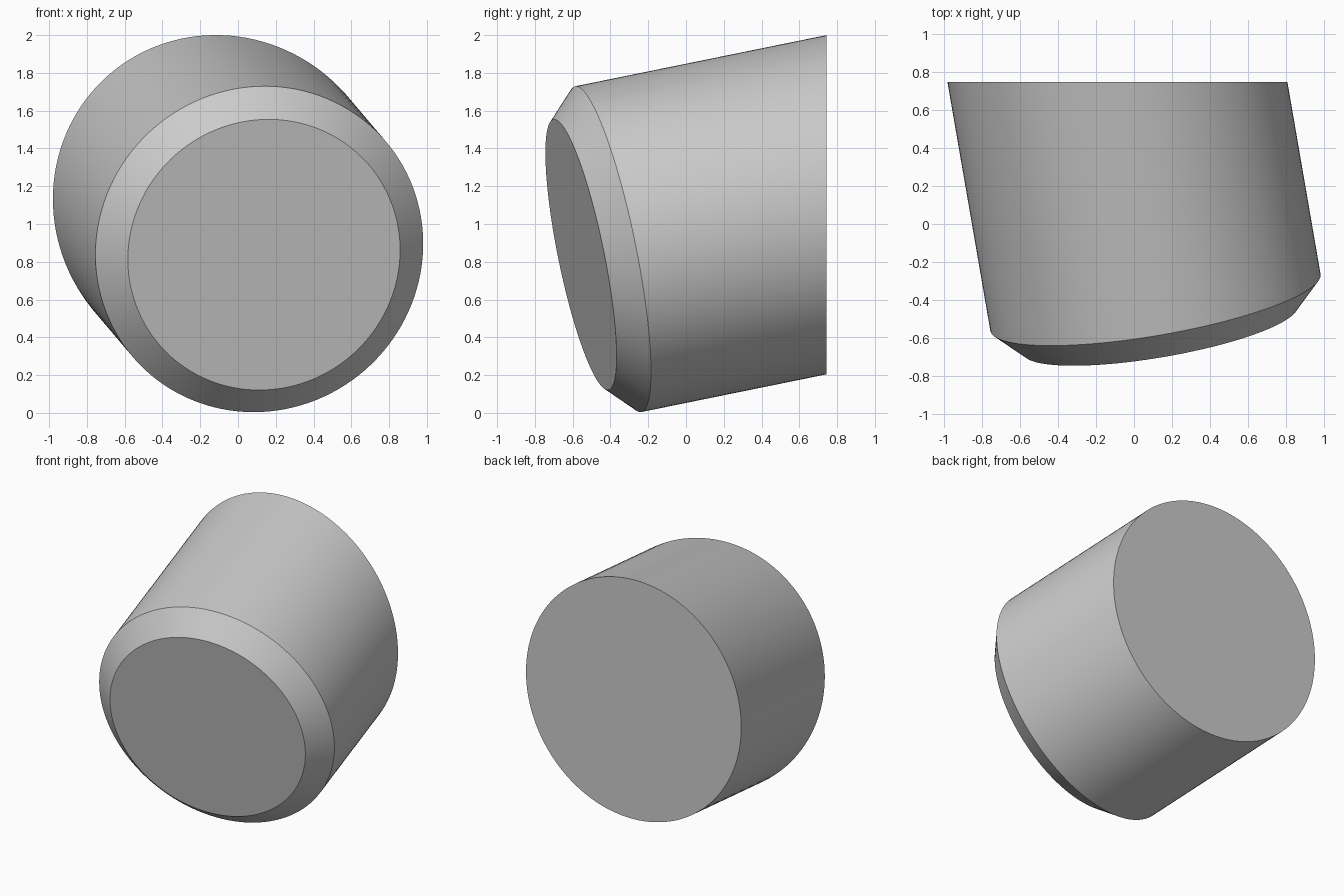
import bpy, bmesh, math
from mathutils import Vector, Matrix

cube = bpy.data.objects.get("Cube")
if cube:
    bpy.data.objects.remove(cube, do_unlink=True)

# Single plain grey
grey = bpy.data.materials.new("plain grey")
grey.use_nodes = True
colour = (0.6, 0.6, 0.6, 1)
grey.diffuse_color = colour
grey.node_tree.nodes["Principled BSDF"].inputs["Base Color"].default_value = colour

# Tilted peg: axis runs from the chamfered front towards the flat back
RADIUS, CHAMFER, LENGTH, SEGMENTS = 0.88, 0.149, 2.0, 128
BACK_Y = 0.745
axis = Vector((-0.1725, 1, 0.2035)).normalized()
front_centre = Vector((0.1375, -0.556, 0.8375))
placement = Matrix.Translation(front_centre) @ axis.to_track_quat('Z', 'Y').to_matrix().to_4x4()

# Cylinder whose lower end is the front face
bm = bmesh.new()
bmesh.ops.create_cone(bm, cap_ends=True, segments=SEGMENTS, radius1=RADIUS,
                      radius2=RADIUS, depth=LENGTH,
                      matrix=Matrix.Translation((0, 0, LENGTH / 2)))

# Chamfer around the front rim
rim = [e for e in bm.edges if all(v.co.z < 0.001 for v in e.verts)]
bmesh.ops.bevel(bm, geom=rim, offset=CHAMFER, offset_type='OFFSET',
                segments=1, affect='EDGES')

# Tilt, then slice the back off upright and cap it
bm.transform(placement)
cut = bmesh.ops.bisect_plane(bm, geom=bm.verts[:] + bm.edges[:] + bm.faces[:],
                             plane_co=(0, BACK_Y, 0), plane_no=(0, 1, 0),
                             clear_outer=True)
border = [e for e in cut["geom_cut"] if isinstance(e, bmesh.types.BMEdge)]
bmesh.ops.contextual_create(bm, geom=border)
bmesh.ops.recalc_face_normals(bm, faces=bm.faces[:])

mesh = bpy.data.meshes.new("tilted_peg")
bm.to_mesh(mesh)
bm.free()
mesh.materials.append(grey)
peg = bpy.data.objects.new("tilted_peg", mesh)
bpy.context.collection.objects.link(peg)

# Smooth sides with crisp rims
bpy.ops.object.select_all(action='DESELECT')
peg.select_set(True)
bpy.context.view_layer.objects.active = peg
bpy.ops.object.shade_smooth_by_angle(angle=math.radians(30))
